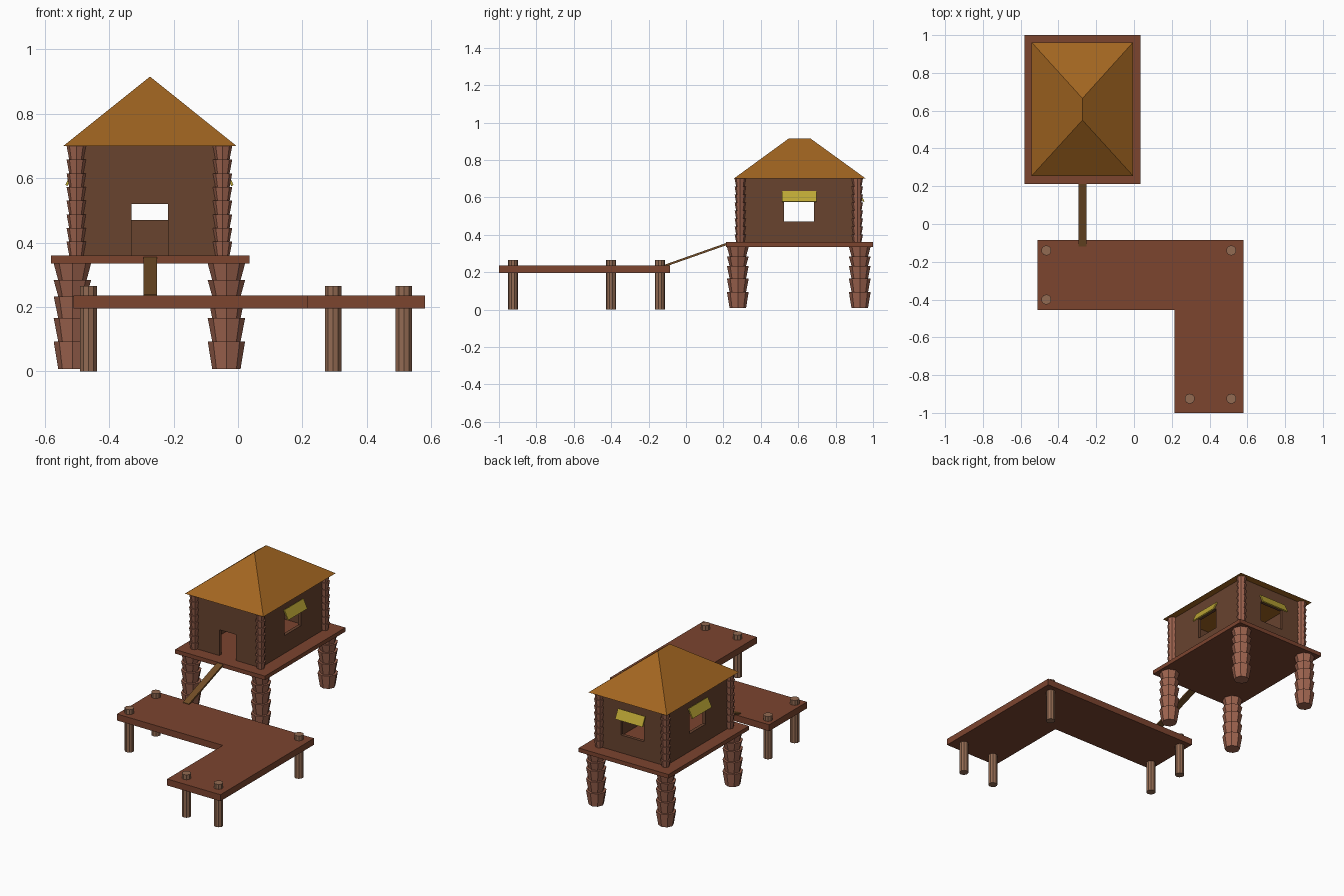
import bpy, bmesh, math
from mathutils import Matrix, Vector

if "Cube" in bpy.data.objects:
    bpy.data.objects.remove(bpy.data.objects["Cube"])


def material(name, rgb):
    m = bpy.data.materials.new(name)
    m.diffuse_color = (*rgb, 1)
    m.use_nodes = True
    m.node_tree.nodes["Principled BSDF"].inputs["Base Color"].default_value = m.diffuse_color
    return m


ROOF = material("thatch", (0.36, 0.13, 0.015))
DECK = material("deck_wood", (0.20, 0.058, 0.028))
WALL = material("wall_wood", (0.14, 0.056, 0.028))
TRUNK = material("palm_trunk", (0.35, 0.13, 0.08))
POST = material("post_wood", (0.29, 0.145, 0.085))
CLOTH = material("awning_cloth", (0.50, 0.38, 0.035))
PLANK = material("plank_wood", (0.17, 0.075, 0.02))


def finish(name, bm, mat=None):
    bmesh.ops.recalc_face_normals(bm, faces=bm.faces)
    me = bpy.data.meshes.new(name)
    bm.to_mesh(me)
    bm.free()
    ob = bpy.data.objects.new(name, me)
    bpy.context.collection.objects.link(ob)
    if mat:
        me.materials.append(mat)
    return ob


def box(name, x, y, z, mat=None):
    """Box from (min, max) ranges."""
    bm = bmesh.new()
    bmesh.ops.create_cube(bm, size=1)
    for v in bm.verts:
        v.co = [r[0] + (c + 0.5) * (r[1] - r[0]) for c, r in zip(v.co, (x, y, z))]
    return finish(name, bm, mat)


def prism(name, outline, z0, z1, mat):
    """Flat outline extruded upwards."""
    bm = bmesh.new()
    f = bm.faces.new([bm.verts.new((x, y, z0)) for x, y in outline])
    ext = bmesh.ops.extrude_face_region(bm, geom=[f], use_keep_orig=True)
    for g in ext["geom"]:
        if isinstance(g, bmesh.types.BMVert):
            g.co.z = z1
    return finish(name, bm, mat)


def trunk(name, x, y, levels, r_low, r_top):
    """Palm trunk: stacked cups, each wider at its top."""
    bm = bmesh.new()
    for z0, z1 in zip(levels, levels[1:]):
        bmesh.ops.create_cone(bm, cap_ends=True, segments=8, radius1=r_low, radius2=r_top,
                              depth=z1 - z0,
                              matrix=Matrix.Translation((x, y, (z0 + z1) / 2)))
    return finish(name, bm, TRUNK)


CX, CY = -0.275, 0.603

# L-shaped dock and its posts
prism("dock", [(-0.51, -0.085), (-0.51, -0.455), (0.215, -0.455), (0.215, -1.0),
               (0.58, -1.0), (0.58, -0.085)], 0.195, 0.235, DECK)
for i, (x, y) in enumerate([(-0.464, -0.14), (-0.464, -0.40), (0.515, -0.14),
                            (0.295, -0.925), (0.515, -0.925)]):
    bm = bmesh.new()
    bmesh.ops.create_cone(bm, cap_ends=True, segments=10, radius1=0.027, radius2=0.027,
                          depth=0.265, matrix=Matrix.Translation((x, y, 0.1325)))
    finish(f"dock_post_{i}", bm, POST)

# Sloping gangplank from dock to hut
plank = box("gangplank", (-0.294, -0.252), (-0.12, 0.217), (-0.012, 0), PLANK)
for v in plank.data.vertices:
    v.co.z += 0.238 + (v.co.y + 0.12) * 0.352

# Hut platform
box("hut_platform", (-0.58, 0.035), (0.213, 1.0), (0.335, 0.36), DECK)

# Stilts below and corner columns above
stilt_levels = [0.008, 0.093, 0.165, 0.233, 0.283, 0.335]
column_levels = [0.36 + 0.34 * i / 8 for i in range(9)]
for sx in (-1, 1):
    for sy in (-1, 1):
        tag = ("left" if sx < 0 else "right") + ("_front" if sy < 0 else "_back")
        trunk("stilt_" + tag, CX + sx * 0.239, CY + sy * 0.326, stilt_levels, 0.044, 0.058)
        trunk("column_" + tag, CX + sx * 0.227, CY + sy * 0.313, column_levels, 0.022, 0.03)

# Hollow walls with door and window openings
WX, WY = 0.227, 0.313
walls = box("walls", (CX - WX, CX + WX), (CY - WY, CY + WY), (0.358, 0.702), WALL)
cutters = [
    box("cut_room", (CX - WX + 0.02, CX + WX - 0.02), (CY - WY + 0.02, CY + WY - 0.02), (0.3, 0.8)),
    box("cut_door", (-0.331, -0.218), (0.2, 0.4), (0.3, 0.52)),
    box("cut_side_windows", (-0.7, 0.2), (0.525, 0.685), (0.47, 0.6)),
    box("cut_back_window", (CX - 0.08, CX + 0.08), (0.8, 1.1), (0.47, 0.6)),
]
for c in cutters:
    c.hide_render = True
    c.hide_viewport = True
    mod = walls.modifiers.new(c.name, "BOOLEAN")
    mod.operation = "DIFFERENCE"
    mod.solver = "EXACT"
    mod.object = c

# Tilted window awnings on right, back and left
for side, angle, dist in (("right", 0, WX), ("back", 90, WY), ("left", 180, WX)):
    bm = bmesh.new()
    bmesh.ops.create_cube(bm, size=1)
    for v in bm.verts:
        v.co = Vector((v.co.x * 0.008, v.co.y * 0.186, v.co.z * 0.062))
    m = (Matrix.Translation((CX, CY + 0.003, 0.605)) @ Matrix.Rotation(math.radians(angle), 4, "Z")
         @ Matrix.Translation((dist + 0.017, 0, 0)) @ Matrix.Rotation(math.radians(-26), 4, "Y"))
    if side == "right":
        assert (m @ Vector((0, 0, -0.03))).x > (m @ Vector((0, 0, 0.03))).x
    bm.transform(m)
    finish("awning_" + side, bm, CLOTH)

# Hipped roof
bm = bmesh.new()
base = [bm.verts.new((x, y, 0.70)) for x, y in
        ((-0.542, 0.255), (-0.005, 0.255), (-0.005, 0.962), (-0.542, 0.962))]
rf, rb = bm.verts.new((-0.273, 0.55, 0.915)), bm.verts.new((-0.273, 0.665, 0.915))
a, b, c, d = base
for f in ((a, b, c, d), (a, b, rf), (b, c, rb, rf), (c, d, rb), (d, a, rf, rb)):
    bm.faces.new(f)
finish("roof", bm, ROOF)
